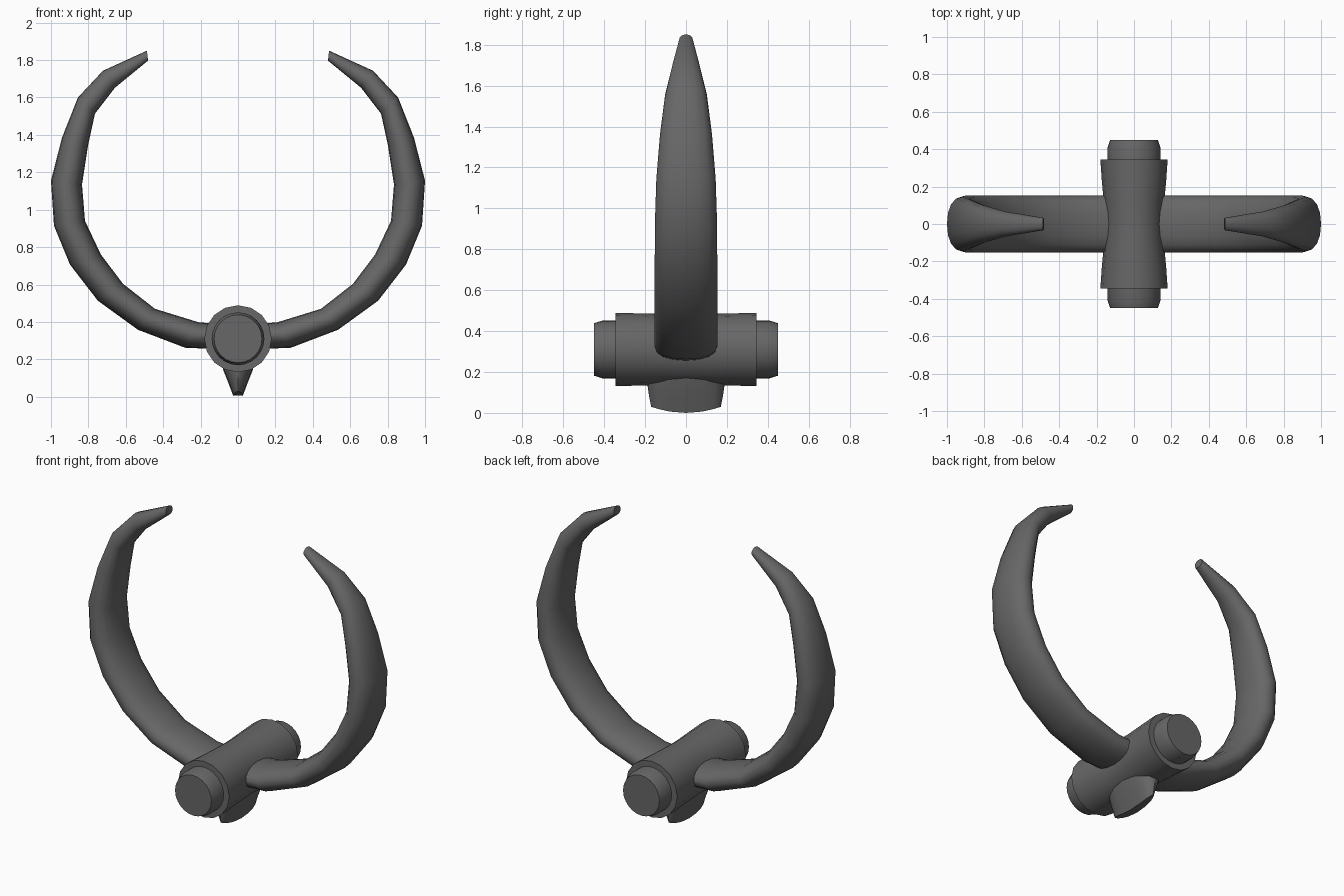
import bpy, math

if "Cube" in bpy.data.objects:
    bpy.data.objects.remove(bpy.data.objects["Cube"])

grey = bpy.data.materials.new("dark grey")
grey.diffuse_color = (0.135, 0.135, 0.135, 1)
grey.use_nodes = True
grey.node_tree.nodes["Principled BSDF"].inputs["Base Color"].default_value = grey.diffuse_color


def loft(name, rings, angle=40):
    """Skin a list of equal-length closed rings and cap both ends."""
    n = len(rings[0])
    verts = [p for r in rings for p in r]
    faces = [tuple(range(n))[::-1], tuple(range((len(rings) - 1) * n, len(rings) * n))]
    for i in range(len(rings) - 1):
        for j in range(n):
            k = (j + 1) % n
            faces.append((i * n + j, i * n + k, (i + 1) * n + k, (i + 1) * n + j))
    me = bpy.data.meshes.new(name)
    me.from_pydata(verts, [], faces)
    me.materials.append(grey)
    ob = bpy.data.objects.new(name, me)
    bpy.context.collection.objects.link(ob)
    bpy.ops.object.select_all(action='DESELECT')
    ob.select_set(True)
    bpy.context.view_layer.objects.active = ob
    # consistent outward normals
    bpy.ops.object.mode_set(mode='EDIT')
    bpy.ops.mesh.select_all(action='SELECT')
    bpy.ops.mesh.normals_make_consistent(inside=False)
    bpy.ops.object.mode_set(mode='OBJECT')
    bpy.ops.object.shade_smooth_by_angle(angle=math.radians(angle))
    return ob


def power(v, e):
    return math.copysign(abs(v) ** e, v)


# Curved horns: outer x,z / inner x,z / half depth in y
stations = [
    (0.00, 0.25, 0.00, 0.38, 0.153),
    (0.283, 0.262, 0.21, 0.398, 0.153),
    (0.535, 0.358, 0.444, 0.47, 0.153),
    (0.749, 0.513, 0.615, 0.604, 0.153),
    (0.898, 0.706, 0.733, 0.76, 0.153),
    (0.984, 0.914, 0.818, 0.94, 0.152),
    (1.0, 1.155, 0.834, 1.134, 0.145),
    (0.941, 1.385, 0.802, 1.342, 0.127),
    (0.856, 1.60, 0.765, 1.513, 0.102),
    (0.722, 1.743, 0.658, 1.652, 0.067),
    (0.487, 1.85, 0.481, 1.797, 0.033),
]


def horn_ring(st, side):
    ox, oz, ix, iz, w = st
    ring = []
    for j in range(16):
        a = 2 * math.pi * j / 16
        c, s = power(math.cos(a), 0.9), power(math.sin(a), 0.9)
        ring.append((side * ((ox + ix) / 2 + (ox - ix) / 2 * c), w * s,
                     (oz + iz) / 2 + (oz - iz) / 2 * c))
    return ring


for side, label in ((1, "right"), (-1, "left")):
    loft(label + "_horn", [horn_ring(s, side) for s in stations])


# Barrel and end plugs, lofted along y
def y_ring(y, rx, rz, n):
    return [(rx * math.cos(2 * math.pi * j / n), y,
             0.31 + rz * math.sin(2 * math.pi * j / n)) for j in range(n)]


barrel = [(-0.345, 0.18), (-0.23, 0.172), (-0.1, 0.16), (0, 0.156),
          (0.1, 0.16), (0.23, 0.172), (0.345, 0.18)]
loft("barrel", [y_ring(y, r, 0.172 + abs(y) * 0.02, 16) for y, r in barrel])
for side, label in ((-1, "front"), (1, "back")):
    loft(label + "_plug", [y_ring(side * y, r, r, 24) for y, r in
                           ((0.3, 0.141), (0.41, 0.141), (0.45, 0.128))])

# Tapered fin underneath, with a slightly rounded bottom edge
fin = []
for z, rx, ry, bow in ((0.22, 0.1, 0.195, 0), (0.14, 0.078, 0.189, 0),
                       (0.07, 0.05, 0.181, 0.015), (0.0, 0.024, 0.17, 0.03)):
    ring = []
    for j in range(16):
        a = 2 * math.pi * j / 16
        c, s = power(math.cos(a), 0.8), power(math.sin(a), 0.8)
        ring.append((rx * c, ry * s, z + bow * s * s))
    fin.append(ring)
loft("bottom_fin", fin)
